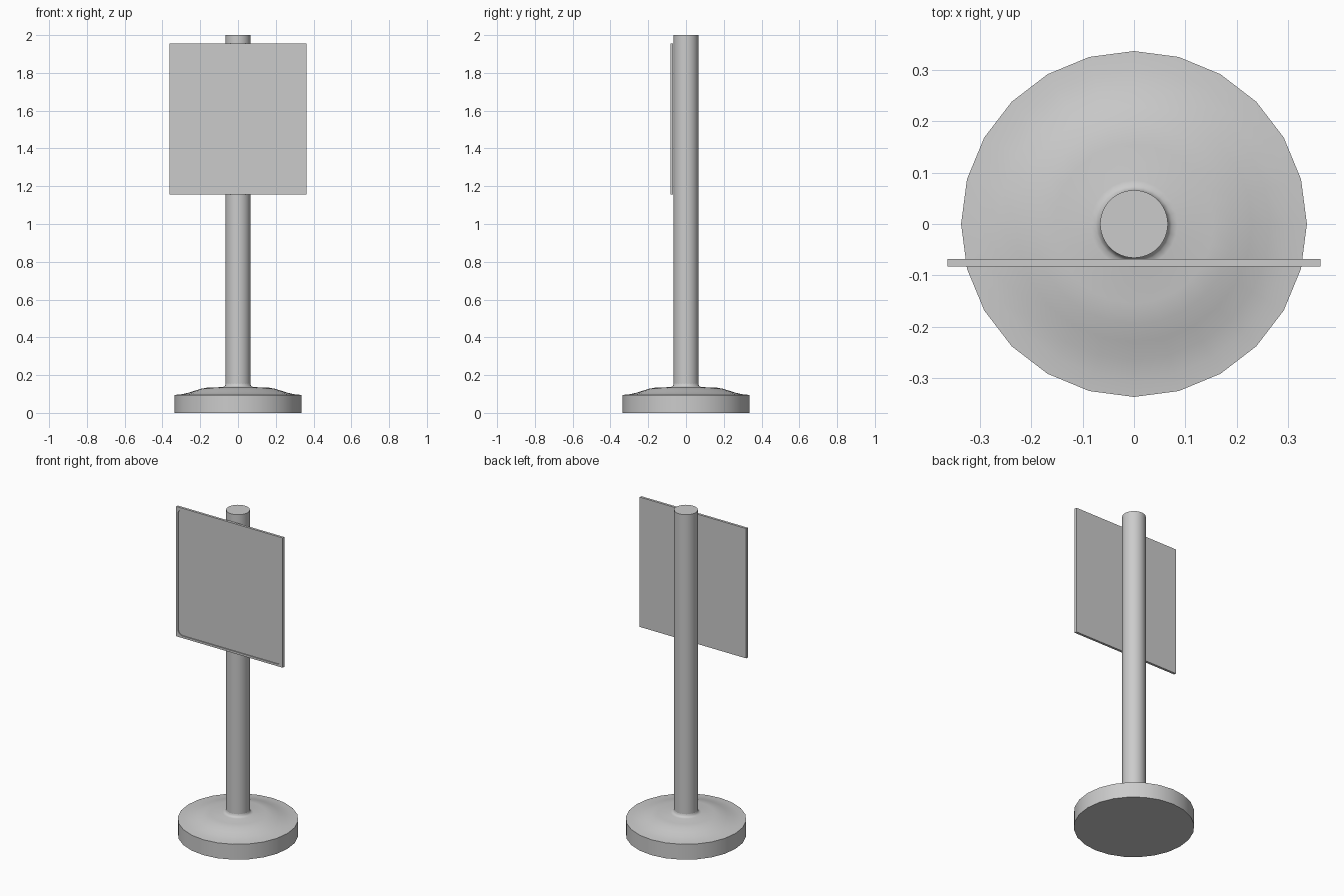
import bpy, bmesh, math
from math import cos, sin, pi

if "Cube" in bpy.data.objects:
    bpy.data.objects.remove(bpy.data.objects["Cube"])


def lathe(name, profile, sides):
    """Revolve an (r, z) profile about z; both ends are capped flat."""
    bm = bmesh.new()
    rings = [[bm.verts.new((r * cos(2 * pi * i / sides), r * sin(2 * pi * i / sides), z))
              for i in range(sides)] for r, z in profile]
    for a, b in zip(rings, rings[1:]):
        for i in range(sides):
            j = (i + 1) % sides
            bm.faces.new((a[i], a[j], b[j], b[i]))
    bm.faces.new(rings[0][::-1])
    bm.faces.new(rings[-1])
    return finish(name, bm)


def plate(name, centre, size, corner=0.0):
    """Upright box, optionally with its four front corners rounded."""
    bm = bmesh.new()
    bmesh.ops.create_cube(bm, size=1)
    for v in bm.verts:
        v.co = [c + p * s for c, p, s in zip(centre, v.co, size)]
    if corner:
        edges = [e for e in bm.edges if abs(e.verts[0].co.y - e.verts[1].co.y) > 1e-5]
        bmesh.ops.bevel(bm, geom=edges, offset=corner, segments=6, profile=0.5, affect='EDGES')
    return finish(name, bm, smooth=False)


def finish(name, bm, smooth=True):
    bmesh.ops.recalc_face_normals(bm, faces=bm.faces)
    mesh = bpy.data.meshes.new(name)
    bm.to_mesh(mesh)
    bm.free()
    ob = bpy.data.objects.new(name, mesh)
    bpy.context.collection.objects.link(ob)
    bpy.ops.object.select_all(action='DESELECT')
    ob.select_set(True)
    bpy.context.view_layer.objects.active = ob
    if smooth:
        bpy.ops.object.shade_smooth_by_angle(angle=math.radians(35))
    return ob


# Weighted foot: straight rim, gentle S-shaped top and a fillet at the pole
lathe("base", [(0.337, 0), (0.337, 0.095), (0.302, 0.098), (0.265, 0.106), (0.23, 0.117),
               (0.195, 0.128), (0.155, 0.135), (0.085, 0.136), (0.074, 0.139),
               (0.068, 0.146), (0.066, 0.156)], 24)

# Pole
lathe("pole", [(0.066, 0.13), (0.066, 2.0)], 48)

# Sign board with a thin raised rim round a shallow, round-cornered recess
board = plate("sign_board", (0, -0.0755, 1.555), (0.726, 0.015, 0.80))
cutter = plate("recess_cutter", (0, -0.087, 1.556), (0.702, 0.02, 0.776), corner=0.03)
cutter.hide_render = True
bpy.context.view_layer.objects.active = board
mod = board.modifiers.new("recess", 'BOOLEAN')
mod.operation = 'DIFFERENCE'
mod.solver = 'EXACT'
mod.object = cutter
bpy.ops.object.modifier_apply(modifier=mod.name)
bpy.data.objects.remove(cutter)
